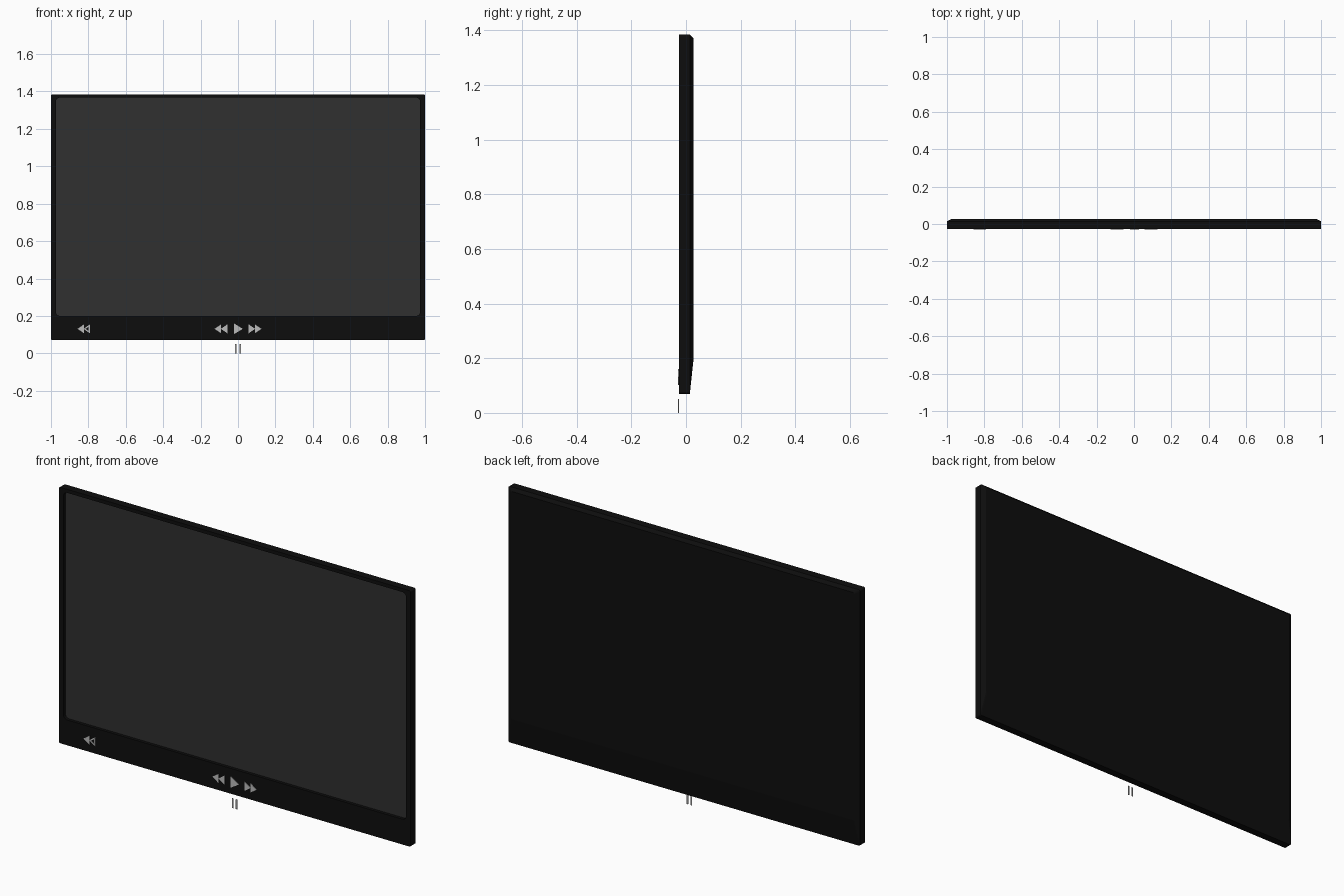
import bpy, bmesh, math

if "Cube" in bpy.data.objects:
    bpy.data.objects.remove(bpy.data.objects["Cube"])


def material(name, r, g, b):
    m = bpy.data.materials.new(name)
    m.diffuse_color = (r, g, b, 1)
    m.use_nodes = True
    m.node_tree.nodes["Principled BSDF"].inputs["Base Color"].default_value = m.diffuse_color
    return m


BLACK = material("black casing", 0.0042, 0.0042, 0.0042)
SCREEN = material("dark grey screen", 0.029, 0.029, 0.029)
GREY = material("light grey icon", 0.5, 0.5, 0.5)


def make_object(name, bm, mat):
    bmesh.ops.recalc_face_normals(bm, faces=bm.faces[:])
    mesh = bpy.data.meshes.new(name)
    bm.to_mesh(mesh)
    bm.free()
    mesh.materials.append(mat)
    obj = bpy.data.objects.new(name, mesh)
    bpy.context.collection.objects.link(obj)
    return obj


def rounded_rect(half_w, z0, z1, r, y, seg=6):
    """Outline in the xz plane with rounded corners."""
    pts = []
    corners = ((1, z1, -1, 0), (-1, z1, -1, 90), (-1, z0, 1, 180), (1, z0, 1, 270))
    for sx, z, dz, start in corners:
        cx, cz = sx * (half_w - r), z + dz * r
        for i in range(seg + 1):
            a = math.radians(start + 90 * i / seg)
            pts.append((cx + r * math.cos(a), y, cz + r * math.sin(a)))
    return pts


def loft(name, rings, mat, cap_first, cap_last):
    bm = bmesh.new()
    loops = [[bm.verts.new(p) for p in ring] for ring in rings]
    n = len(loops[0])
    for a, b in zip(loops, loops[1:]):
        for i in range(n):
            j = (i + 1) % n
            bm.faces.new((a[i], a[j], b[j], b[i]))
    if cap_first:
        bm.faces.new(loops[0])
    if cap_last:
        bm.faces.new(loops[-1])
    return make_object(name, bm, mat)


# casing: recess wall, front bezel, sides, then chamfers to the back plate
FRONT, RECESS = -0.026, -0.010
loft("casing", [
    rounded_rect(0.974, 0.2, 1.367, 0.022, RECESS),
    rounded_rect(0.974, 0.2, 1.367, 0.022, FRONT),
    rounded_rect(1.0, 0.07, 1.385, 0.008, FRONT),
    rounded_rect(1.0, 0.07, 1.385, 0.008, 0.014),
    rounded_rect(0.975, 0.2, 1.37, 0.008, 0.028),
], BLACK, False, True)

# screen panel set into the recess
loft("screen", [rounded_rect(0.974, 0.2, 1.367, 0.022, RECESS)], SCREEN, True, False)


def plate(name, shapes, mat, y0=-0.0285, y1=-0.0255):
    """Thin plates from xz polygons; a shape is (outer, inner or None)."""
    bm = bmesh.new()
    for outer, inner in shapes:
        n = len(outer)
        of, ob = ([bm.verts.new((x, y, z)) for x, z in outer] for y in (y0, y1))
        if inner:
            jf, jb = ([bm.verts.new((x, y, z)) for x, z in inner] for y in (y0, y1))
        else:
            bm.faces.new(of)
            bm.faces.new(ob)
        for i in range(n):
            j = (i + 1) % n
            bm.faces.new((of[i], of[j], ob[j], ob[i]))
            if inner:
                bm.faces.new((jf[i], jf[j], jb[j], jb[i]))
                bm.faces.new((of[i], of[j], jf[j], jf[i]))
                bm.faces.new((ob[i], ob[j], jb[j], jb[i]))
    return make_object(name, bm, mat)


ZC = 0.131


def tri(base, tip, h):
    return [(base, ZC - h), (tip, ZC), (base, ZC + h)]


# control icons along the lower bezel
for name, s in (("rewind_icon", -1), ("forward_icon", 1)):
    plate(name, [(tri(s * 0.057, s * 0.092, 0.024), None),
                 (tri(s * 0.090, s * 0.126, 0.024), None)], GREY)
plate("play_icon", [(tri(-0.022, 0.026, 0.029), None)], GREY)
plate("volume_icon", [(tri(-0.823, -0.858, 0.024), None),
                      (tri(-0.792, -0.826, 0.024), tri(-0.798, -0.815, 0.012))], GREY)

# pause bars below the casing
plate("pause_icon", [([(x - 0.004, 0), (x + 0.004, 0), (x + 0.004, 0.05), (x - 0.004, 0.05)], None)
                     for x in (-0.011, 0.011)], GREY)
